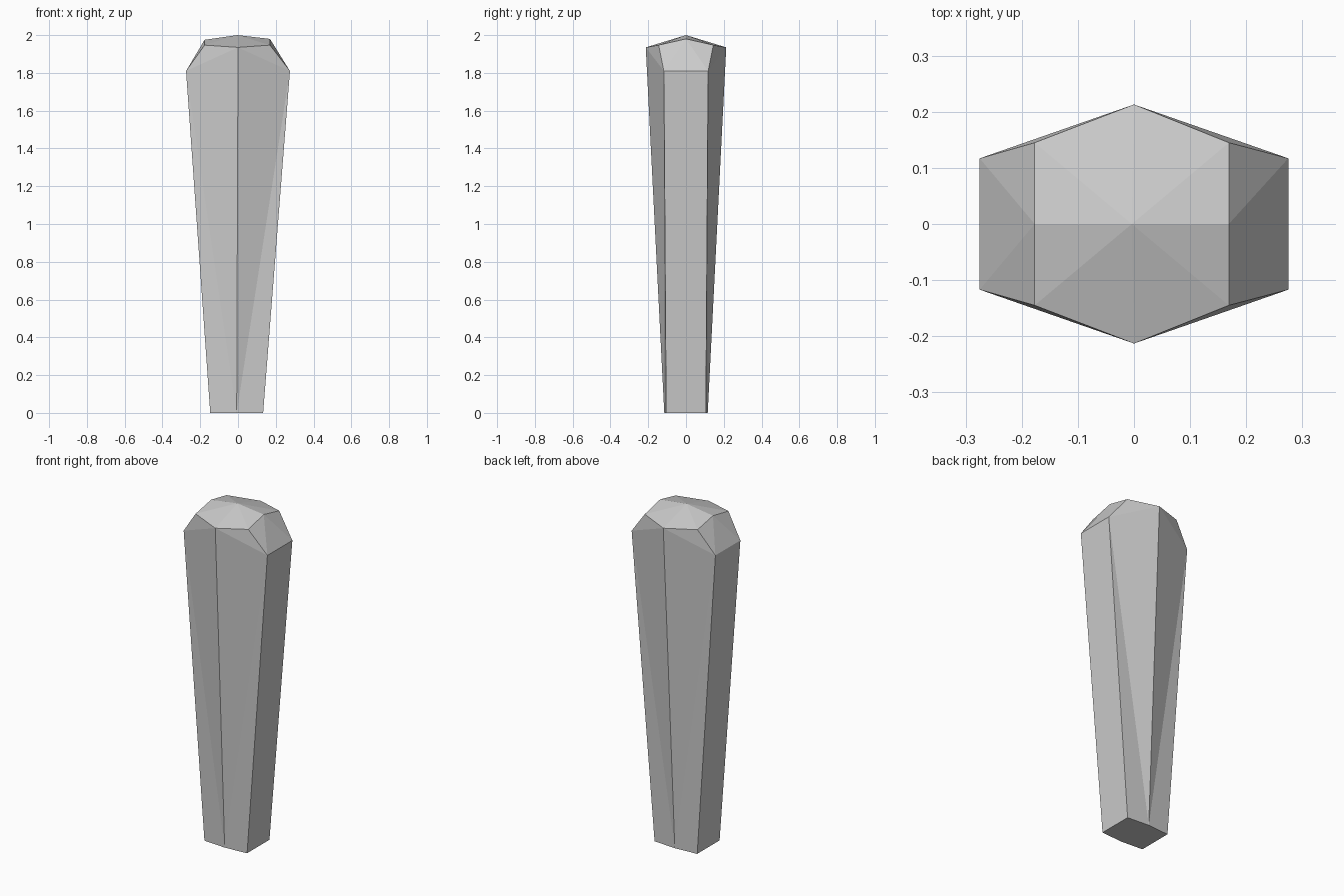
import bpy, bmesh

if "Cube" in bpy.data.objects:
    bpy.data.objects.remove(bpy.data.objects["Cube"])


def hex_ring(bm, xc, hx, corner_y, corner_z, ridge_y, ridge_z):
    """Six-sided ring, counter-clockwise from the right front corner."""
    pts = [(xc + hx, -corner_y, corner_z), (xc + hx, corner_y, corner_z),
           (xc, ridge_y, ridge_z), (xc - hx, corner_y, corner_z),
           (xc - hx, -corner_y, corner_z), (xc, -ridge_y, ridge_z)]
    return [bm.verts.new(p) for p in pts]


bm = bmesh.new()

# Tapered shaft: small foot ring and wide shoulder ring
foot = hex_ring(bm, -0.007, 0.14, 0.105, 0, 0.115, 0)
wide = hex_ring(bm, 0, 0.275, 0.117, 1.81, 0.213, 1.935)
bm.faces.new(foot[::-1])
for i in range(6):
    j = (i + 1) % 6
    a, b, c, d = foot[i], foot[j], wide[j], wide[i]
    if j in (2, 5):            # diagonal runs from foot ridge to wide corner
        bm.faces.new((a, b, d))
        bm.faces.new((b, c, d))
    else:
        bm.faces.new((a, b, c))
        bm.faces.new((a, c, d))

# Faceted cap: chamfered ends and a low roof around the peak
peak = bm.verts.new((-0.004, 0, 2))
for x, z, front, back in ((0.169, 1.98, 0, 1), (-0.177, 1.975, 4, 3)):
    mid = bm.verts.new((x, 0, z))
    bm.faces.new((mid, wide[front], wide[back]))
    for corner, ridge, s in ((front, 5, -1), (back, 2, 1)):
        shoulder = bm.verts.new((x, s * 0.145, 1.947))
        bm.faces.new((mid, wide[corner], shoulder))
        bm.faces.new((shoulder, wide[corner], wide[ridge]))
        bm.faces.new((peak, mid, shoulder))
        bm.faces.new((peak, shoulder, wide[ridge]))

bmesh.ops.recalc_face_normals(bm, faces=bm.faces[:])
mesh = bpy.data.meshes.new("tapered_post")
bm.to_mesh(mesh)
bm.free()
bpy.context.collection.objects.link(bpy.data.objects.new("tapered_post", mesh))
